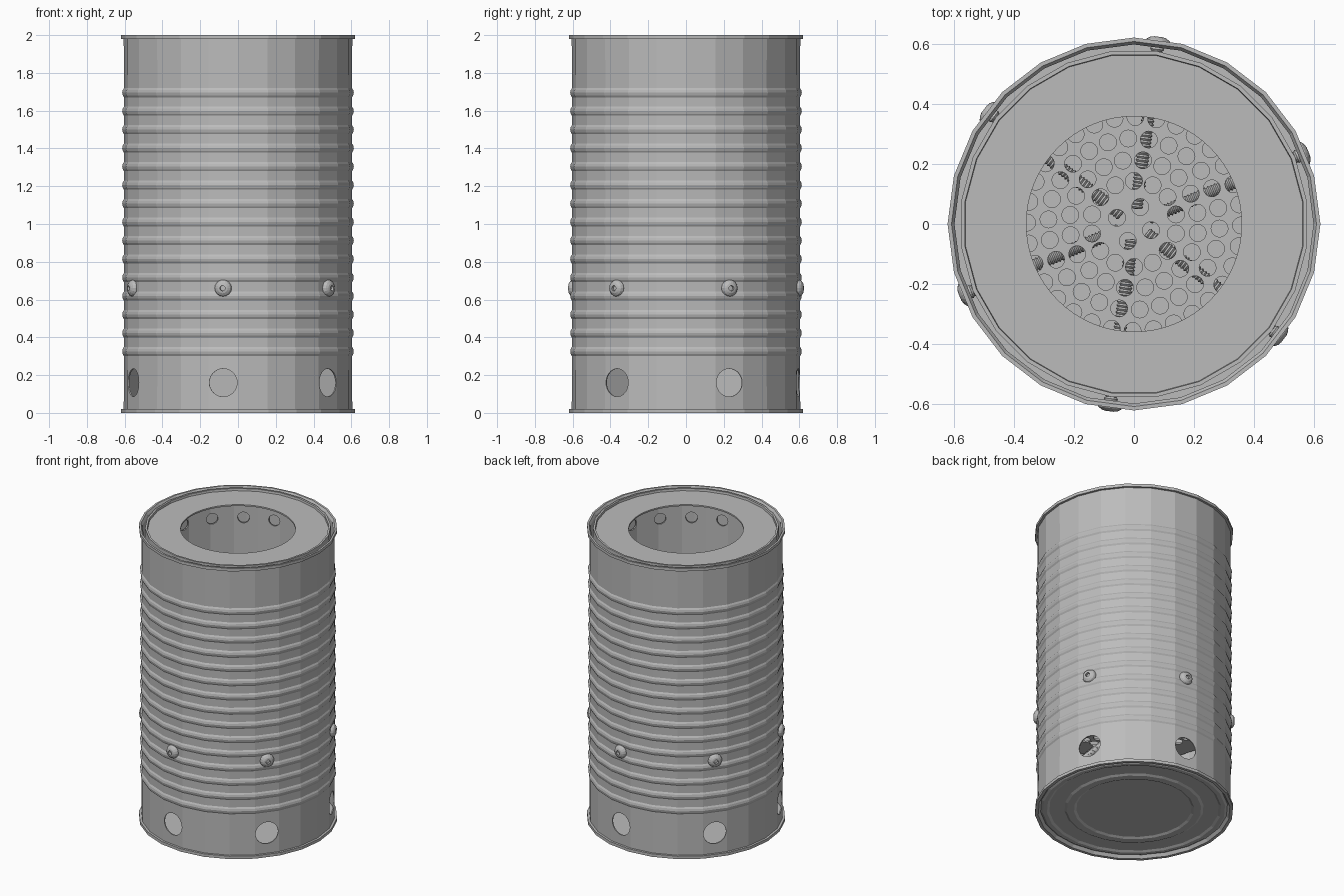
import bpy, bmesh, math
from mathutils import Matrix

if "Cube" in bpy.data.objects:
    bpy.data.objects.remove(bpy.data.objects["Cube"])

TAU = 2 * math.pi
steel = bpy.data.materials.new("grey_steel")
GREY = (0.5, 0.5, 0.5, 1)
steel.diffuse_color = GREY
steel.use_nodes = True
steel.node_tree.nodes["Principled BSDF"].inputs["Base Color"].default_value = GREY


def finish(name, bm):
    bmesh.ops.recalc_face_normals(bm, faces=bm.faces)
    mesh = bpy.data.meshes.new(name)
    bm.to_mesh(mesh)
    bm.free()
    mesh.materials.append(steel)
    ob = bpy.data.objects.new(name, mesh)
    bpy.context.collection.objects.link(ob)
    return ob


def lathe(name, profile, sides, turn=0.0):
    """Spin (radius, height) points round z; radius 0 becomes a single pole."""
    bm = bmesh.new()
    rings = []
    for r, z in profile:
        if r == 0:
            rings.append([bm.verts.new((0, 0, z))] * sides)
        else:
            rings.append([bm.verts.new((r * math.cos(turn + TAU * i / sides),
                                        r * math.sin(turn + TAU * i / sides), z))
                          for i in range(sides)])
    for a, b in zip(rings, rings[1:]):
        for i in range(sides):
            j = (i + 1) % sides
            corners = list(dict.fromkeys((a[i], a[j], b[j], b[i])))
            if len(corners) > 2:
                bm.faces.new(corners)
    return finish(name, bm)


def cylinder(bm, radius, depth, matrix, sides=24):
    bmesh.ops.create_cone(bm, cap_ends=True, segments=sides, radius1=radius,
                          radius2=radius, depth=depth, matrix=matrix)


def radial(angle, r, z):
    """Place a z-axis shape so that it points outwards at the given angle."""
    return (Matrix.Translation((r * math.cos(angle), r * math.sin(angle), z))
            @ Matrix.Rotation(angle, 4, 'Z') @ Matrix.Rotation(math.pi / 2, 4, 'Y'))


def cut(target, bm):
    cutter = finish("hole_cutter", bm)
    cutter.hide_render = True
    mod = target.modifiers.new("holes", 'BOOLEAN')
    mod.operation = 'DIFFERENCE'
    mod.solver = 'EXACT'
    mod.object = cutter
    bpy.context.view_layer.objects.active = target
    bpy.ops.object.modifier_apply(modifier=mod.name)
    bpy.data.objects.remove(cutter)


BOLT_ANGLES = [math.radians(22.5 + 60 * k) for k in range(6)]

# Outer can: beaded base, rolled rims and fifteen ribs, then the plain inside wall
outer = [(0, .02), (.36, .02), (.375, .012), (.42, .012), (.435, .02),
         (.53, .02), (.545, .012), (.57, .012), (.585, .02), (.6, 0),
         (.62, 0), (.62, .02), (.605, .02)]
for k in range(15):
    z = .325 + k * 1.37 / 14
    outer += [(.604, z - .024), (.61, z - .014), (.613, z), (.61, z + .014), (.604, z + .024)]
outer += [(.605, 1.98), (.62, 1.98), (.62, 2), (.607, 2), (.597, 1.985), (.597, .03), (0, .03)]
outer_can = lathe("outer_can", outer, 24)

# Air inlets round the base
bm = bmesh.new()
for a in BOLT_ANGLES:
    cylinder(bm, .074, .2, radial(a, .6, .16), 32)
cut(outer_can, bm)

# Inner fire chamber with a raised lip
inner = [(0, .685), (.575, .685), (.58, .7), (.58, 2), (.567, 2), (.565, 1.985),
         (0, 1.985), (0, 1.975), (.57, 1.975), (.57, .695), (0, .695)]
# Split into the lid and the pot so that each is a simple closed shell
pot = lathe("inner_can", inner[:6] + [(.565, 1.972), (.57, 1.972)] + inner[9:],
            24, math.radians(7.5))
lid = lathe("inner_can_top", [(0, 1.985), (.566, 1.985), (.566, 1.975), (0, 1.975)],
            24, math.radians(7.5))

# Round mouth in the top
bm = bmesh.new()
cylinder(bm, .358, .1, Matrix.Translation((0, 0, 1.98)), 64)
cut(lid, bm)

# Upper air holes and the perforated grate
bm = bmesh.new()
for k in range(18):
    cylinder(bm, .037, .1, radial(math.radians(1.5 + 20 * k), .57, 1.80))
for radius, count, start in ((.06, 4, 70), (.143, 14, 90), (.214, 20, 82),
                             (.285, 26, 80), (.356, 32, 78), (.427, 38, 76)):
    for k in range(count):
        a = math.radians(start) + TAU * k / count
        cylinder(bm, .028, .1, Matrix.Translation(
            (radius * math.cos(a), radius * math.sin(a), .69)), 16)
cut(pot, bm)

# Six threaded bolts with domed socket heads carry the inner can
bolt = [(0, .05)]
for k in range(45):
    h = .052 + k * .012
    bolt += [(.018, h), (.023, h + .006)]
bolt += [(.02, .595), (.045, .596), (.045, .605), (.039, .617), (.027, .625),
         (.014, .628), (.014, .612), (0, .612)]
for n, a in enumerate(BOLT_ANGLES):
    ob = lathe(f"support_bolt_{n + 1}", bolt, 16)
    ob.data.transform(radial(a, 0, .66))
